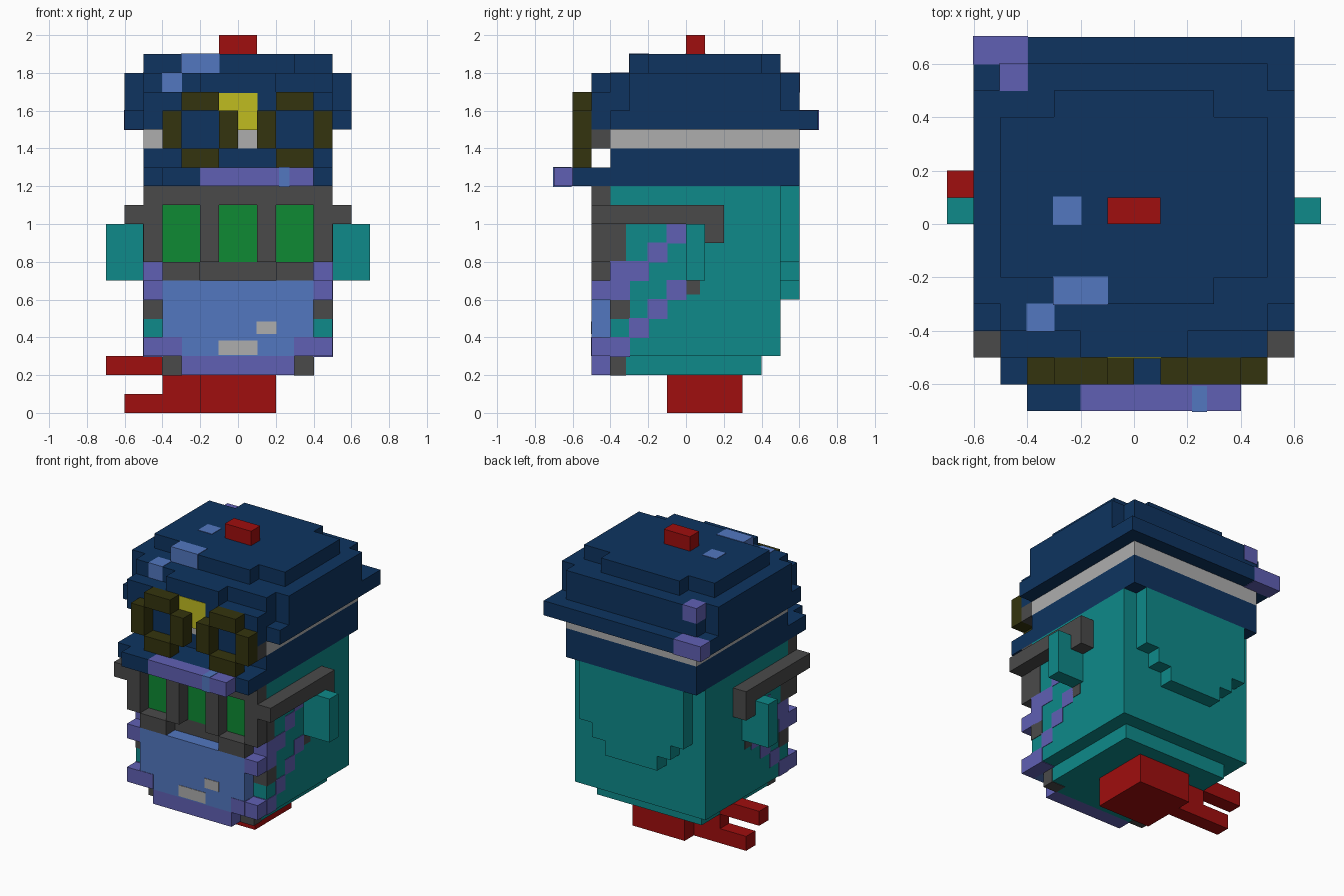
import bpy
import bmesh
from mathutils import Vector

CELL = 0.1       # size of one block
SKIN = 0.03      # paint thickness, in cells

cube = bpy.data.objects.get("Cube")
if cube:
    bpy.data.objects.remove(cube, do_unlink=True)


def linear(value):
    value /= 255
    return value / 12.92 if value <= 0.04045 else ((value + 0.055) / 1.055) ** 2.4


def make_material(name, red, green, blue):
    colour = (linear(red), linear(green), linear(blue), 1)
    mat = bpy.data.materials.new(name)
    mat.use_nodes = True
    mat.diffuse_color = colour
    mat.node_tree.nodes["Principled BSDF"].inputs["Base Color"].default_value = colour
    return mat


navy = make_material("navy", 14, 52, 96)
teal = make_material("teal", 14, 138, 138)
green = make_material("green", 14, 138, 52)
red = make_material("red", 160, 14, 14)
purple = make_material("purple", 96, 96, 180)
blue = make_material("light blue", 82, 119, 192)
charcoal = make_material("charcoal", 74, 74, 74)
silver = make_material("silver", 174, 174, 174)
olive = make_material("olive", 52, 52, 14)
yellow = make_material("yellow", 192, 188, 32)


def box(x, y, z):
    """A block in cells; a single x means symmetric about the middle."""
    if not isinstance(x, tuple):
        x = (-x, x)
    return x, y, z


def part(name, material, *boxes, mirror=False, skin=0):
    """Join blocks into one object, optionally mirrored or grown as paint."""
    bm = bmesh.new()
    blocks = list(boxes)
    if mirror:
        blocks += [((-x[1], -x[0]), y, z) for x, y, z in boxes]
    for spans in blocks:
        low = Vector([s[0] - skin for s in spans]) * CELL
        high = Vector([s[1] + skin for s in spans]) * CELL
        for v in bmesh.ops.create_cube(bm, size=1)["verts"]:
            v.co = Vector([high[i] if v.co[i] > 0 else low[i] for i in range(3)])
    mesh = bpy.data.meshes.new(name)
    bm.to_mesh(mesh)
    bm.free()
    mesh.materials.append(material)
    obj = bpy.data.objects.new(name, mesh)
    bpy.context.collection.objects.link(obj)
    return obj


# Foot and forked side piece
part("foot", red, box(x=2, y=(-1, 3), z=(0, 2)))
part("side_fork", red,
     box(x=(-4, -2), y=(1, 2), z=(0, 2)),
     box(x=(-6, -4), y=(1, 2), z=(0, 1)),
     box(x=(-7, -4), y=(1, 2), z=(2, 3)))

# Body with stepped back panel
part("body", teal,
     box(x=4, y=(-4, 4), z=(2, 3)),
     box(x=5, y=(-4, 5), z=(3, 12)))
part("back_panel", teal,
     box(x=4, y=(5, 6), z=(8, 12)),
     box(x=3, y=(5, 6), z=(7, 8)),
     box(x=2, y=(5, 6), z=(6, 7)))
part("ears", teal, box(x=(5, 7), y=(0, 1), z=(7, 10)), mirror=True)

# Lower face
part("face_panel", blue, box(x=4, y=(-5, -4), z=(3, 7)))
part("chin", purple, box(x=3, y=(-5, -4), z=(2, 3)))
part("cheek_blocks", purple,
     box(x=(4, 5), y=(-5, -4), z=(6, 7)),
     box(x=(4, 5), y=(-5, -4), z=(3, 4)), mirror=True)
part("chin_corners", purple,
     box(x=(3, 4), y=(-5, -4.5), z=(3.05, 4)), mirror=True, skin=SKIN)
part("mouth_marks", silver,
     box(x=(1, 2), y=(-5, -4.5), z=(4.2, 4.8)),
     box(x=1, y=(-5, -4.5), z=(3.1, 3.8)), skin=SKIN)

# Diagonal stripes on both sides
stripes = [box(x=(4, 5), y=(-4, -2), z=(7, 8)),
           box(x=(4, 5), y=(-4, -3), z=(6, 7)),
           box(x=(4, 5), y=(-4, -3), z=(3, 4))]
for step in range(2):
    stripes.append(box(x=(4, 5), y=(step - 2, step - 1), z=(step + 8, step + 9)))
for step in range(3):
    stripes.append(box(x=(4, 5), y=(step - 3, step - 2), z=(step + 4, step + 5)))
part("side_stripes", purple, *stripes, mirror=True, skin=SKIN)
part("side_patches", charcoal,
     box(x=(4, 5), y=(-4, -3.2), z=(8, 10)),
     box(x=(4, 5), y=(-4, -3), z=(5, 6)),
     box(x=(4, 5), y=(0, 0.7), z=(6.3, 7)),
     box(x=(3, 4), y=(-4, -3.2), z=(2, 3)), mirror=True, skin=SKIN)

# Spectacles
part("spectacle_frame", charcoal,
     box(x=5, y=(-5, -4), z=(11, 12)))
part("spectacle_bars", charcoal,
     box(x=(4, 5), y=(-5, -4), z=(8, 11)),
     box(x=(1, 2), y=(-5, -4), z=(8, 11)),
     box(x=(2, 4), y=(-5, -4), z=(7, 8)), mirror=True)
part("spectacle_bridge", charcoal, box(x=2, y=(-4, -3), z=(7, 8)), skin=SKIN)
part("spectacle_arms", charcoal,
     box(x=(5, 6), y=(-5, 2), z=(10, 11)),
     box(x=(5, 6), y=(1, 2), z=(9, 10)), mirror=True)
part("spectacle_lenses", green,
     *[box(x=(left, left + 2), y=(-4.05, -3), z=(8, 11)) for left in (-4, -1, 2)])

# Hat base, peak and band
part("hat_base", navy,
     box(x=5, y=(-4, 6), z=(12, 14)),
     box(x=5, y=(-6, -4), z=(12, 13)),
     box(x=(-4, -2), y=(-7, -6), z=(12, 13)))
part("peak_edge", purple, box(x=(-2, 4), y=(-7, -6), z=(12, 13)))
part("peak_mark", blue, box(x=(2.2, 2.7), y=(-7, -6.1), z=(12, 13)), skin=SKIN)
part("hat_band", silver, box(x=5, y=(-4, 6), z=(14, 15)))
part("strap_end", charcoal, box(x=(4, 5), y=(-5, -4), z=(14, 15)))

# Stepped crown
part("hat_crown", navy,
     box(x=6, y=(-4, 7), z=(15, 16)),
     box(x=5, y=(-5, -4), z=(15, 17)),
     box(x=6, y=(-3, 5), z=(16, 18)),
     box(x=5, y=(-4, 6), z=(16, 18)),
     box(x=2, y=(-5, -4), z=(17, 18)),
     box(x=5, y=(-2, 4), z=(18, 19)),
     box(x=3, y=(-3, 5), z=(18, 19)))
part("hat_button", red, box(x=1, y=(0, 1), z=(19, 20)))
part("crown_blue_patches", blue,
     box(x=(-4, -3), y=(-4, -3), z=(17, 18)),
     box(x=(-3, -1), y=(-3, -2), z=(18, 19)),
     box(x=(-3, -2), y=(0, 1), z=(18.5, 19)), skin=SKIN)
part("crown_purple_patches", purple,
     box(x=(-6, -4), y=(6, 7), z=(15, 16)),
     box(x=(-5, -4), y=(5, 6), z=(17, 18)), skin=SKIN)
part("crown_badge", yellow,
     box(x=1, y=(-5, -4.5), z=(16, 16.9)),
     box(x=(0, 1), y=(-5, -4.5), z=(15, 16)), skin=SKIN)

# Goggles resting on the hat
for name, left in (("right_goggle", -4), ("left_goggle", 1)):
    part(name + "_rim", olive,
         box(x=(left + 1, left + 3), y=(-6, -5), z=(16, 17)),
         box(x=(left + 1, left + 3), y=(-6, -5), z=(13, 14)),
         box(x=(left, left + 1), y=(-6, -5), z=(14, 16)),
         box(x=(left + 3, left + 4), y=(-6, -5), z=(14, 16)))
    part(name + "_lens", navy,
         box(x=(left + 1, left + 3), y=(-5, -4), z=(14, 15)))
